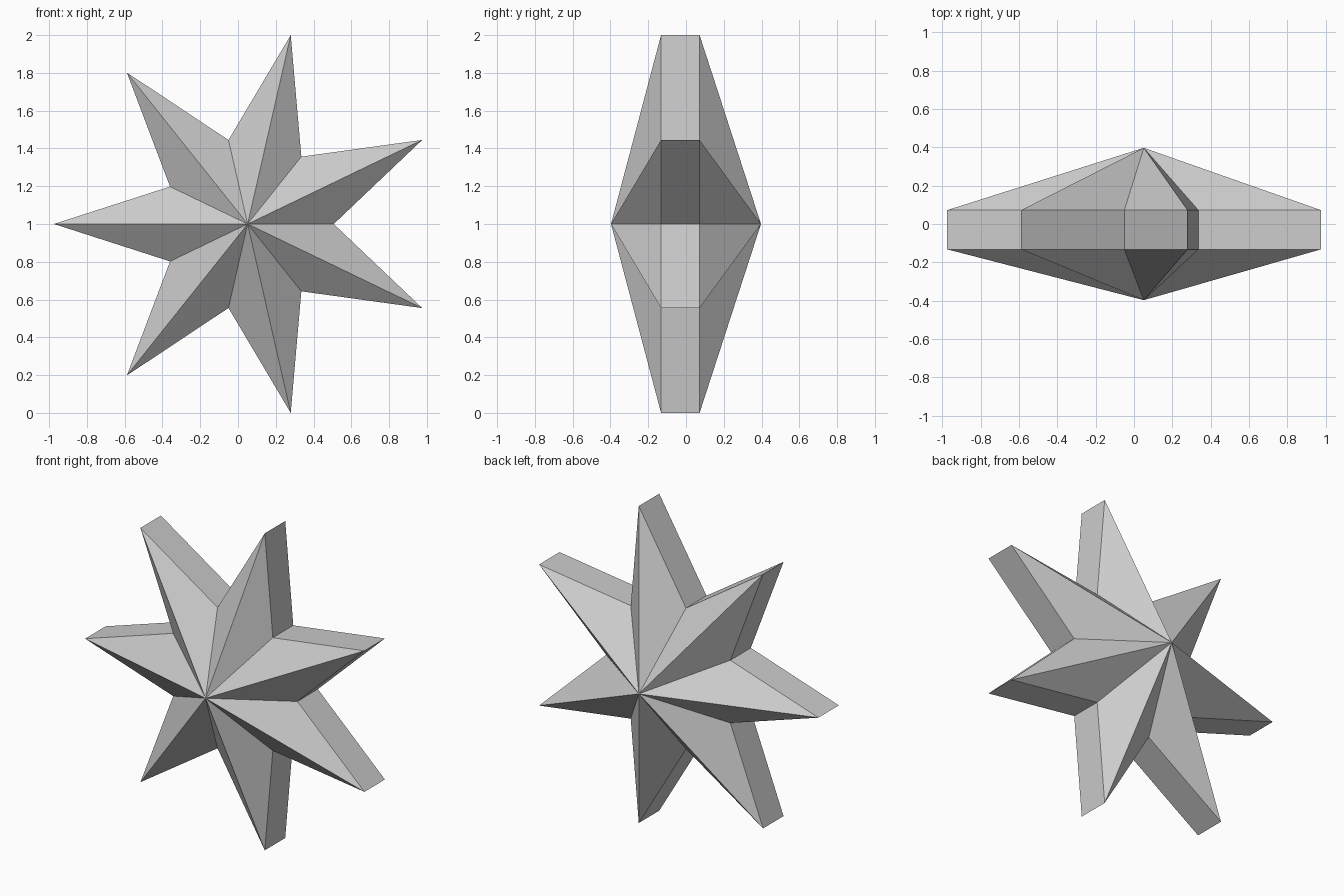
import bpy, bmesh
from math import cos, sin, pi

default = bpy.data.objects.get("Cube")
if default:
    bpy.data.objects.remove(default, do_unlink=True)

POINTS = 7
OUTER, INNER = 1.0257, 0.456
CENTRE_X, CENTRE_Z = 0.051, 1.0
RIM_FRONT, RIM_BACK = -0.132, 0.072
APEX = 0.397

# Plain grey material
grey = bpy.data.materials.new("light grey")
grey.use_nodes = True
colour = (0.6, 0.6, 0.6, 1)
grey.diffuse_color = colour
grey.node_tree.nodes["Principled BSDF"].inputs["Base Color"].default_value = colour

bm = bmesh.new()


def star_ring(y):
    """Star outline at depth y, first tip pointing to -x."""
    ring = []
    for i in range(2 * POINTS):
        r = INNER if i % 2 else OUTER
        a = pi + i * pi / POINTS
        ring.append(bm.verts.new((CENTRE_X + r * cos(a), y, CENTRE_Z + r * sin(a))))
    return ring


# Straight rim between two outlines, ridged faces rising to an apex on each side
front, back = star_ring(RIM_FRONT), star_ring(RIM_BACK)
front_apex = bm.verts.new((CENTRE_X, -APEX, CENTRE_Z))
back_apex = bm.verts.new((CENTRE_X, APEX, CENTRE_Z))
for i in range(2 * POINTS):
    j = (i + 1) % (2 * POINTS)
    bm.faces.new((front[i], front[j], front_apex))
    bm.faces.new((back[j], back[i], back_apex))
    bm.faces.new((front[j], front[i], back[i], back[j]))
bmesh.ops.recalc_face_normals(bm, faces=bm.faces)

mesh = bpy.data.meshes.new("seven_pointed_star")
bm.to_mesh(mesh)
bm.free()
mesh.materials.append(grey)
star = bpy.data.objects.new("seven_pointed_star", mesh)
bpy.context.collection.objects.link(star)
